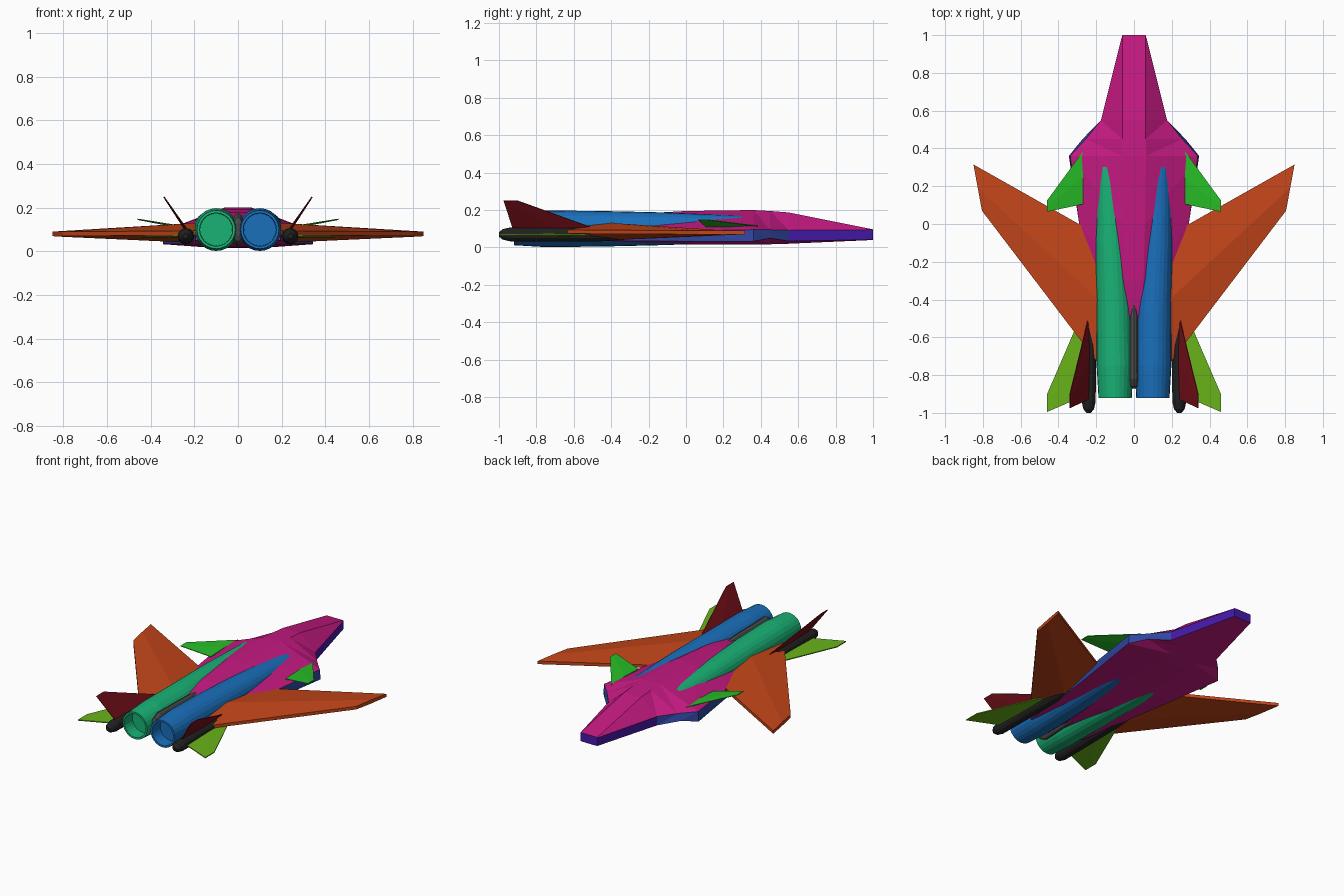
import bpy, bmesh, math

if "Cube" in bpy.data.objects:
    bpy.data.objects.remove(bpy.data.objects["Cube"])


def material(name, rgb):
    m = bpy.data.materials.new(name)
    m.diffuse_color = (*rgb, 1)
    m.use_nodes = True
    m.node_tree.nodes["Principled BSDF"].inputs["Base Color"].default_value = m.diffuse_color
    return m


MAGENTA = material("magenta", (0.55, 0.01, 0.22))
PURPLE = material("purple", (0.06, 0.01, 0.4))
BLUE = material("navy", (0.03, 0.06, 0.35))
ORANGE = material("orange", (0.55, 0.06, 0.01))
GREEN = material("green", (0.02, 0.5, 0.02))
LIME = material("lime", (0.14, 0.45, 0.01))
RED = material("dark_red", (0.18, 0.005, 0.01))
BLACK = material("black", (0.015, 0.015, 0.015))
GREY = material("grey", (0.07, 0.07, 0.07))
JADE = material("jade", (0.01, 0.45, 0.18))
AZURE = material("azure", (0.01, 0.16, 0.5))


def make(name, verts, faces, mats, slots=None):
    me = bpy.data.meshes.new(name)
    me.from_pydata(verts, [], faces)
    for m in mats:
        me.materials.append(m)
    if slots:
        for p, s in zip(me.polygons, slots):
            p.material_index = s
    bm = bmesh.new()
    bm.from_mesh(me)
    bmesh.ops.recalc_face_normals(bm, faces=bm.faces)
    bm.to_mesh(me)
    bm.free()
    ob = bpy.data.objects.new(name, me)
    bpy.context.collection.objects.link(ob)
    return ob


def tube(name, stations, mat, n=24, squash=1.0):
    """Loft circles along y; station = (y, x, z, radius)."""
    verts, faces = [], []
    for y, x, z, r in stations:
        for i in range(n):
            a = 2 * math.pi * i / n
            verts.append((x + r * squash * math.cos(a), y, z + r * math.sin(a)))
    for s in range(len(stations) - 1):
        for i in range(n):
            j = (i + 1) % n
            faces.append((s * n + i, s * n + j, s * n + n + j, s * n + n + i))
    last = (len(stations) - 1) * n
    faces += [tuple(range(n)), tuple(range(last, last + n))]
    return make(name, verts, faces, [mat])


def blade(name, root, tip, t_root, t_tip, edge, mat, up=(0, 0, 1)):
    """Thin surface with a mid-chord crest; root and tip are (lead, trail) points."""
    verts = []
    for (lead, trail), t in ((root, t_root), (tip, t_tip)):
        mid = [(a + b) / 2 for a, b in zip(lead, trail)]
        for p, h in ((lead, edge), (mid, t), (trail, edge), (trail, -edge), (mid, -t), (lead, -edge)):
            verts.append(tuple(c + u * h for c, u in zip(p, up)))
    faces = [(i, (i + 1) % 6, (i + 1) % 6 + 6, i + 6) for i in range(6)]
    faces += [tuple(range(6)), tuple(range(6, 12))]
    return make(name, verts, faces, [mat])


# Fuselage: y, then ridge, shoulder, lower edge and belly as (x, z)
sections = [
    (1.00, (.060, .097), (.062, .095), (.062, .042), (.050, .040)),
    (.55, (.060, .187), (.175, .092), (.175, .034), (.080, .020)),
    (.45, (.062, .195), (.255, .095), (.272, .050), (.090, .017)),
    (.36, (.064, .200), (.338, .095), (.345, .033), (.100, .015)),
    (.00, (.058, .195), (.290, .090), (.290, .033), (.100, .017)),
    (-.30, (.050, .178), (.245, .080), (.245, .035), (.090, .022)),
    (-.72, (.020, .120), (.195, .080), (.195, .050), (.050, .050)),
]
verts, faces, slots = [], [], []
for y, *pts in sections:
    verts += [(x, y, z) for x, z in pts] + [(-x, y, z) for x, z in reversed(pts)]
for s in range(len(sections) - 1):
    a, b = s * 8, s * 8 + 8
    for i in range(8):
        j, k = (i, (i + 1) % 8) if i < 4 else ((i + 1) % 8, i)
        faces += [(a + j, a + k, b + j), (a + k, b + k, b + j)]
        slots += [(1 if s == 0 else 2) if i in (1, 5) else 0] * 2
faces += [tuple(range(8)), tuple(range(len(verts) - 8, len(verts)))]
slots += [1, 0]
make("fuselage", verts, faces, [MAGENTA, PURPLE, BLUE], slots)

# Spine fairing between the engines
tube("tail_fairing", [(-.28, 0, .13, .012), (-.5, 0, .105, .065), (-.82, 0, .1, .075),
                      (-.86, 0, .1, .055), (-.87, 0, .1, .03)], GREY, 16, .42)

for side, s in (("left", -1), ("right", 1)):
    # Engine nacelle with a hollow exhaust
    tube(side + "_engine",
         [(-.84, s * .1, .1, .074), (-.92, s * .1, .1, .076), (-.92, s * .1, .1, .088),
          (-.75, s * .1, .1, .098), (-.45, s * .104, .1, .095), (-.1, s * .118, .1, .087),
          (.3, s * .13, .1, .070), (.45, s * .13, .1, .03)],
         JADE if s < 0 else AZURE)

    # Slim outer boom carrying the tail surfaces
    tube(side + "_boom",
         [(-.08, s * .23, .07, .018), (-.45, s * .235, .07, .037), (-.94, s * .24, .07, .037),
          (-.98, s * .24, .07, .028), (-1.0, s * .24, .07, .012)], BLACK, 12)

    # Forward-swept main wing
    blade(side + "_wing",
          ((s * .15, -.08, .085), (s * .15, -.79, .085)),
          ((s * .85, .315, .08), (s * .805, .07, .08)), .048, .012, .010, ORANGE)

    # Canard near the intake
    blade(side + "_canard",
          ((s * .27, .385, .115), (s * .27, .105, .112)),
          ((s * .46, .125, .147), (s * .46, .065, .147)), .006, .003, .002, GREEN)

    # Horizontal tailplane
    blade(side + "_tailplane",
          ((s * .24, -.39, .068), (s * .24, -.90, .068)),
          ((s * .46, -.90, .068), (s * .46, -.995, .068)), .007, .003, .003, LIME)

    # Canted vertical fin
    blade(side + "_fin",
          ((s * .235, -.47, .095), (s * .235, -.925, .095)),
          ((s * .34, -.90, .25), (s * .34, -.975, .25)), .007, .003, .002, RED,
          (s * .83, 0, -.56))
